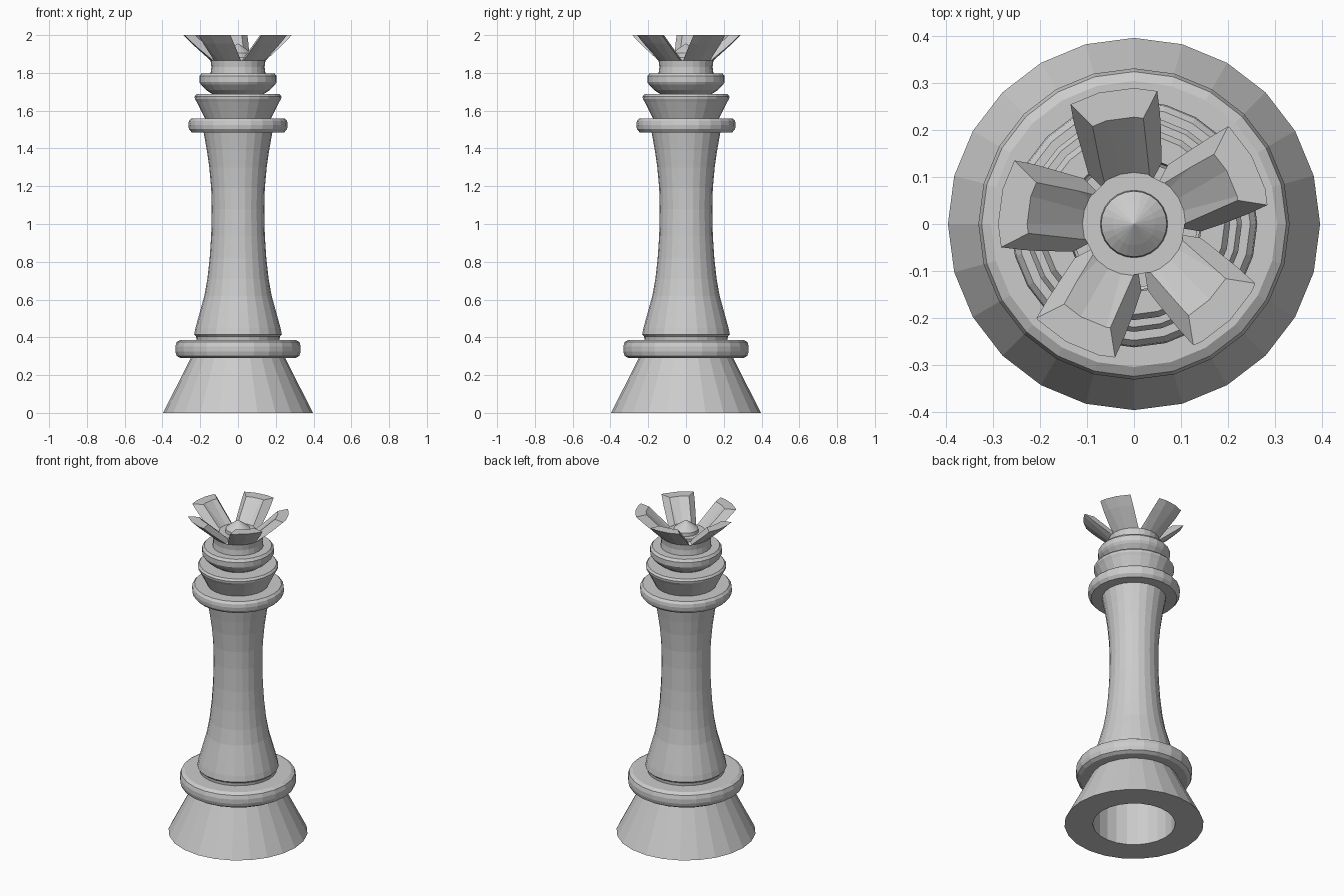
import bpy
from math import cos, sin, pi, radians

SIDES = 24


def make_object(name, verts, faces):
    mesh = bpy.data.meshes.new(name)
    mesh.from_pydata(verts, [], faces)
    mesh.update()
    obj = bpy.data.objects.new(name, mesh)
    bpy.context.collection.objects.link(obj)
    return obj


def lathe(name, profile):
    """Spin an (r, z) profile, listed bottom-outside to top; r = 0 makes a pole."""
    verts, rings, faces = [], [], []
    for r, z in profile:
        start = len(verts)
        if r == 0:
            verts.append((0, 0, z))
            rings.append([start] * SIDES)
        else:
            for i in range(SIDES):
                a = 2 * pi * i / SIDES
                verts.append((r * cos(a), r * sin(a), z))
            rings.append(list(range(start, start + SIDES)))
    for lo, hi in zip(rings, rings[1:]):
        for i in range(SIDES):
            j = (i + 1) % SIDES
            quad = [lo[i], lo[j], hi[j], hi[i]]
            faces.append(list(dict.fromkeys(quad)))
    return make_object(name, verts, faces)


# Flared base with a hollow underside
lathe("base", [(0, 0.30), (0.235, 0.30), (0.235, 0), (0.397, 0), (0.25, 0.29)])

# Rounded ring above the base
lathe("base_ring", [(0.25, 0.29), (0.305, 0.29), (0.325, 0.302), (0.332, 0.325),
                    (0.332, 0.352), (0.325, 0.375), (0.305, 0.387), (0.22, 0.387)])

# Slender waisted body
lathe("body", [(0.22, 0.387), (0.222, 0.405), (0.232, 0.415), (0.225, 0.45),
               (0.203, 0.53), (0.178, 0.62), (0.162, 0.71), (0.15, 0.82),
               (0.142, 0.94), (0.139, 1.08), (0.142, 1.19), (0.152, 1.30),
               (0.165, 1.39), (0.182, 1.485)])

# Collar and the two stacked cups
lathe("collar", [(0.182, 1.485), (0.245, 1.485), (0.26, 1.503), (0.263, 1.525),
                 (0.26, 1.545), (0.248, 1.558), (0.175, 1.558)])
lathe("lower_cup", [(0.175, 1.558), (0.218, 1.645), (0.228, 1.662), (0.23, 1.675),
                    (0.22, 1.687), (0.135, 1.687)])
lathe("upper_cup", [(0.135, 1.687), (0.17, 1.71), (0.197, 1.738), (0.205, 1.752),
                    (0.205, 1.783), (0.193, 1.798), (0.145, 1.798)])
lathe("neck", [(0.145, 1.798), (0.141, 1.83), (0.145, 1.865)])

# Crown bowl with a flat lip
crown = lathe("crown", [(0, 1.865), (0.145, 1.865), (0.245, 1.955), (0.29, 2.0),
                        (0.228, 2.0), (0.11, 1.885), (0, 1.885)])

# Five V-shaped notches split the bowl into petals
for k in range(5):
    a = radians(-9 + 72 * k)
    verts = []
    for r in (0.107, 0.40):
        for w, z in ((-0.004, 1.86), (0.004, 1.86), (0.096, 2.02), (-0.096, 2.02)):
            verts.append((r * cos(a) - w * sin(a), r * sin(a) + w * cos(a), z))
    cutter = make_object("notch_cutter", verts,
                         [(3, 2, 1, 0), (4, 5, 6, 7), (0, 1, 5, 4),
                          (1, 2, 6, 5), (2, 3, 7, 6), (3, 0, 4, 7)])
    cutter.hide_render = True
    cutter.hide_viewport = True
    cut = crown.modifiers.new("notch", "BOOLEAN")
    cut.operation = "DIFFERENCE"
    cut.solver = "EXACT"
    cut.object = cutter

# Pointed finial in the middle of the crown
lathe("finial", [(0.072, 1.885), (0.07, 1.905), (0.045, 1.925), (0, 1.957)])
